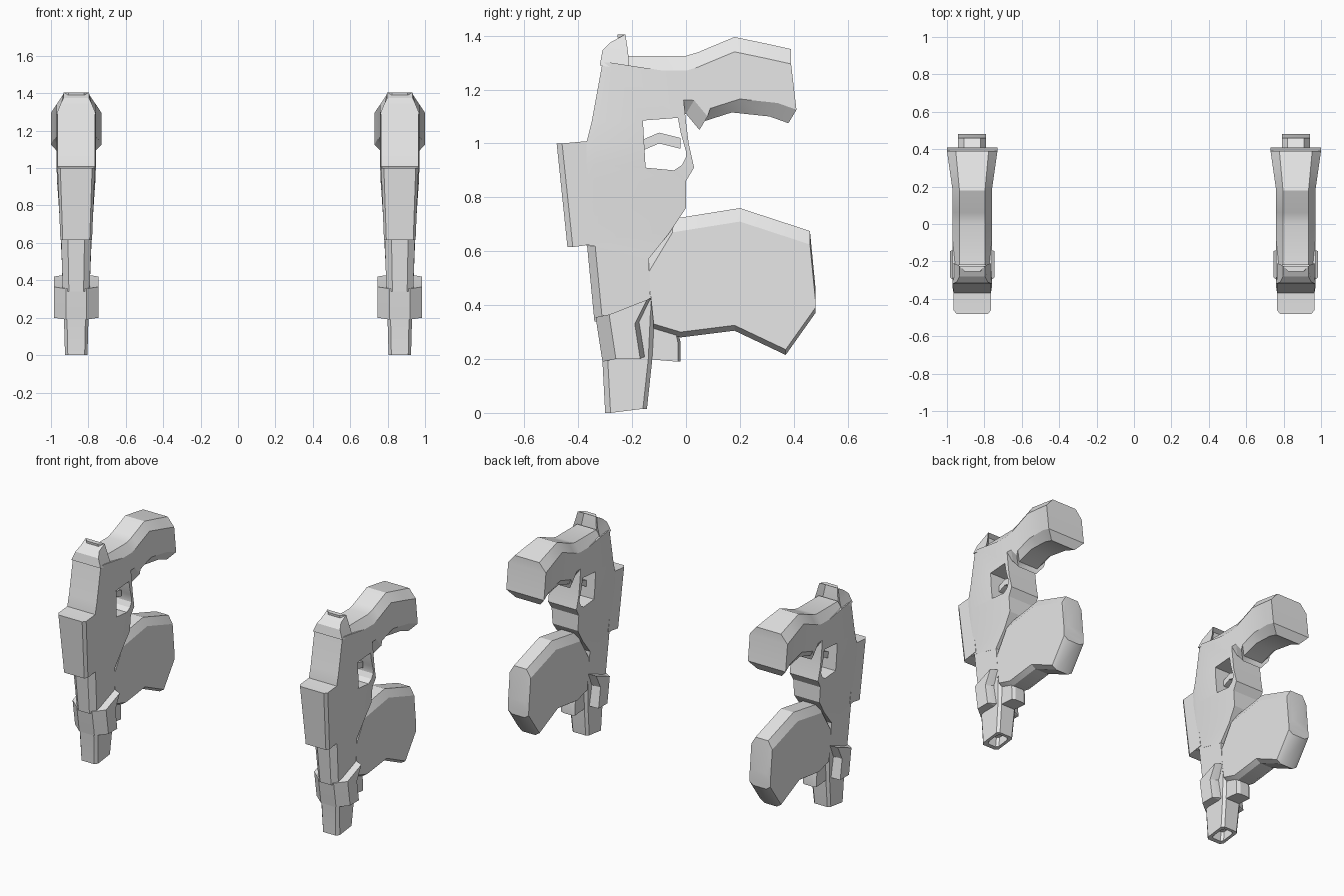
import bpy, bmesh, math

cube = bpy.data.objects.get("Cube")
if cube:
    bpy.data.objects.remove(cube, do_unlink=True)

GREY = (.8, .8, .8, 1)
grey = bpy.data.materials.new("plain_grey")
grey.use_nodes = True
grey.diffuse_color = GREY
grey.node_tree.nodes["Principled BSDF"].inputs["Base Color"].default_value = GREY

HALF_SPACING = .865
FLAT = (0, 0)


def slab(name, first, second, width, core=.6, first_bevel=FLAT, second_bevel=FLAT):
    """Solid between two side-view outlines of (y, z) points.

    Width is the half width at a point. Each bevel shifts the narrower
    core strip of its outline away from the flat sides.
    """
    bm = bmesh.new()
    rings = []
    for start, end in zip(first, second):
        half = width(*start)
        section = [
            (half * core, start[0] + first_bevel[0], start[1] + first_bevel[1]),
            (half, *start),
            (half, *end),
            (half * core, end[0] + second_bevel[0], end[1] + second_bevel[1]),
        ]
        mirrored = [(-x, y, z) for x, y, z in reversed(section)]
        rings.append([bm.verts.new(point) for point in section + mirrored])
    count = len(rings[0])
    for ring, following in zip(rings, rings[1:]):
        for i in range(count):
            j = (i + 1) % count
            bm.faces.new((ring[i], ring[j], following[j], following[i]))
    # Close both ends with strips across the width
    for ring in (rings[0], rings[-1]):
        for i in range(count // 2 - 1):
            bm.faces.new((ring[i], ring[i + 1], ring[-i - 2], ring[-i - 1]))
    bmesh.ops.recalc_face_normals(bm, faces=bm.faces)
    mesh = bpy.data.meshes.new(name)
    bm.to_mesh(mesh)
    bm.free()
    mesh.materials.append(grey)
    return mesh


def add(name, mesh, x=0):
    obj = bpy.data.objects.new(name, mesh)
    bpy.context.collection.objects.link(obj)
    obj.location.x = x
    return obj


def cut(mesh, cutter_mesh):
    """Subtract one mesh from another and return the result."""
    blank, cutter = add("blank", mesh), add("cutter", cutter_mesh)
    cutter.hide_render = True
    modifier = blank.modifiers.new("opening", "BOOLEAN")
    modifier.operation = "DIFFERENCE"
    modifier.solver = "EXACT"
    modifier.object = cutter
    depsgraph = bpy.context.evaluated_depsgraph_get()
    result = bpy.data.meshes.new_from_object(blank.evaluated_get(depsgraph))
    for helper in (blank, cutter):
        bpy.data.objects.remove(helper, do_unlink=True)
    return result


# Main frame, widening upward, with the trigger opening cut through
frame = slab(
    "frame",
    first=[(-.34, .62), (-.34, .64), (-.34, .76), (-.34, .86),
           (-.34, .92), (-.34, 1), (-.32, 1.08), (-.28, 1.3)],
    second=[(-.14, .57), (-.06, .67), (0, .76), (0, .86),
            (.03, .91), (.01, 1), (0, 1.08), (-.02, 1.26)],
    width=lambda y, z: min(.105, .08 + (z - .6) / 15),
    core=.95, first_bevel=(-.03, 0))
opening = slab(
    "opening",
    first=[(-.16, 1.085), (-.03, 1.095), (-.02, 1.04), (0, .97)],
    second=[(-.15, .91), (-.045, .9), (-.015, .92), (0, .95)],
    width=lambda y, z: .2)

# Barrel and the recess in its end
barrel = slab(
    "barrel",
    first=[(-.28, 0), (-.29, .19), (-.31, .35)],
    second=[(-.16, .015), (-.14, .2), (-.13, .42)],
    width=lambda y, z: .06 + z / 35,
    core=.75, first_bevel=(-.02, 0), second_bevel=(.015, 0))
bore = slab(
    "bore",
    first=[(-.26, -.02), (-.25, .06)],
    second=[(-.18, -.02), (-.18, .06)],
    width=lambda y, z: .04,
    core=.7, first_bevel=(-.015, 0), second_bevel=(.015, 0))

# Bent trigger bar inside the opening
trigger_top = [(-.17, 1.01), (-.1, 1.04), (-.02, 1.02)]
trigger = slab(
    "trigger",
    first=trigger_top,
    second=[(y, z - .04) for y, z in trigger_top],
    width=lambda y, z: .045)

parts = {
    "frame": cut(frame, opening),
    "barrel": cut(barrel, bore),
    "trigger": trigger,
    # Narrow-fronted neck between frame and barrel
    "neck": slab(
        "neck",
        first=[(-.31, .34), (-.34, .65)],
        second=[(-.13, .38), (-.14, .6)],
        width=lambda y, z: .06 + z / 30,
        core=.55, first_bevel=(-.03, 0)),
    # Raised hood at the top front, hollow behind
    "top_hood": slab(
        "top_hood",
        first=[(-.32, 1.29), (-.31, 1.345), (-.28, 1.375)],
        second=[(-.21, 1.27), (-.215, 1.34), (-.225, 1.405)],
        width=lambda y, z: .105 - max(0, z - 1.3) / 2,
        second_bevel=(-.03, 0)),
    # Curved grip, flaring toward its end
    "grip": slab(
        "grip",
        first=[(-.22, 1.27), (0, 1.27), (.05, 1.285), (.06, 1.29),
               (.18, 1.34), (.3, 1.315), (.39, 1.295)],
        second=[(-.22, 1.17), (.03, 1.16), (.08, 1.1), (.09, 1.13),
                (.2, 1.165), (.34, 1.15), (.41, 1.125)],
        width=lambda y, z: .105 + max(0, y - .18) / 7,
        core=.65, first_bevel=(0, .055), second_bevel=(-.03, -.05)),
    # Block on the front face
    "front_block": slab(
        "front_block",
        first=[(-.42, .615), (-.46, 1)],
        second=[(-.32, .63), (-.35, 1.01)],
        width=lambda y, z: .06 + z / 25,
        core=.85, first_bevel=(-.02, 0)),
    # Collar standing out around the barrel
    "barrel_collar": slab(
        "barrel_collar",
        first=[(-.26, .2), (-.28, .33), (-.285, .365)],
        second=[(-.17, .2), (-.19, .33), (-.145, .42)],
        width=lambda y, z: .12,
        core=.45, first_bevel=(-.05, -.01), second_bevel=(.02, .01)),
    # Small lug between barrel and magazine
    "rear_lug": slab(
        "rear_lug",
        first=[(-.15, .2), (-.15, .25), (-.15, .4)],
        second=[(-.03, .19), (-.03, .26), (-.06, .4)],
        width=lambda y, z: .05,
        second_bevel=(.01, 0)),
    # Wide magazine with sloped upper and lower edges
    "magazine": slab(
        "magazine",
        first=[(-.14, .52), (-.05, .67), (.2, .71), (.46, .625), (.48, .42)],
        second=[(-.12, .33), (-.02, .3), (.18, .325), (.37, .235), (.48, .39)],
        width=lambda y, z: .075,
        first_bevel=(0, .05), second_bevel=(0, -.02)),
}

# Place a matching pair
bpy.ops.object.select_all(action="DESELECT")
for side, x in (("left", HALF_SPACING), ("right", -HALF_SPACING)):
    for name, mesh in parts.items():
        obj = add(f"{side}_{name}", mesh.copy(), x)
        obj.select_set(True)
        bpy.context.view_layer.objects.active = obj
bpy.ops.object.shade_smooth_by_angle(angle=math.radians(25))
